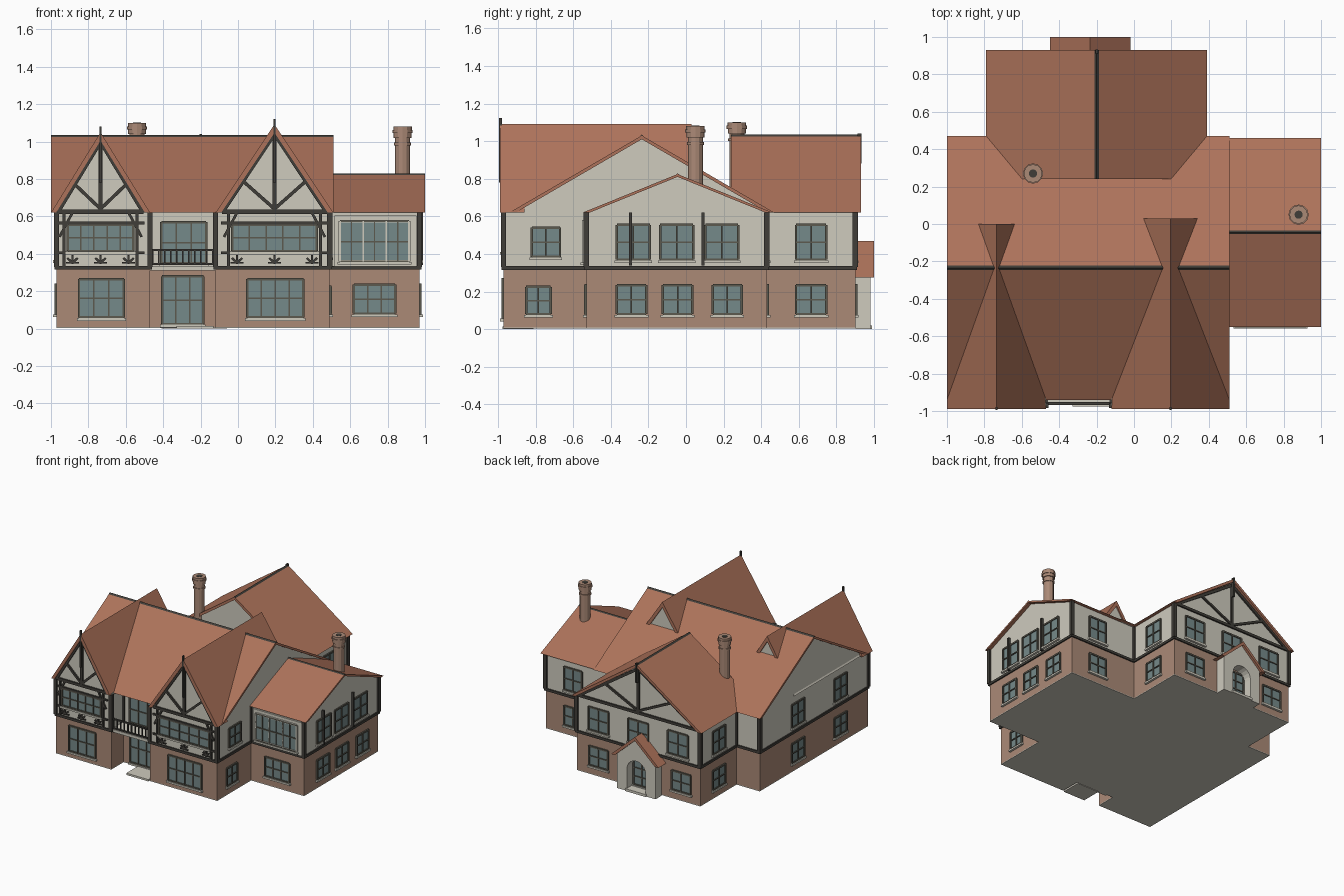
import bpy, bmesh, math
from mathutils import Vector

if "Cube" in bpy.data.objects:
    bpy.data.objects.remove(bpy.data.objects["Cube"], do_unlink=True)


def material(name, *rgb):
    mat = bpy.data.materials.new(name)
    linear = [c / 12.92 if c < .04 else ((c + .055) / 1.055) ** 2.4 for c in rgb] + [1]
    mat.diffuse_color = linear
    mat.use_nodes = True
    for node in mat.node_tree.nodes:
        if node.type == 'BSDF_PRINCIPLED':
            node.inputs["Base Color"].default_value = linear
    return mat


ROOF = material("roof tile", .68, .45, .355)
BRICK = material("brick", .67, .54, .465)
CREAM = material("cream plaster", .81, .795, .745)
TIMBER = material("dark timber", .25, .24, .22)
FRAME = material("window frame", .36, .35, .31)
GLASS = material("glass", .46, .54, .54)


# A piece is (material, outline points, extrusion vector)
def make(name, pieces):
    bm = bmesh.new()
    mats = []
    for mat, pts, vec in pieces:
        if mat not in mats:
            mats.append(mat)
        low = [bm.verts.new(p) for p in pts]
        top = [bm.verts.new(Vector(p) + Vector(vec)) for p in pts]
        faces = [bm.faces.new(low), bm.faces.new(top)]
        for i in range(len(pts)):
            faces.append(bm.faces.new((low[i - 1], low[i], top[i], top[i - 1])))
        for f in faces:
            f.material_index = mats.index(mat)
    bmesh.ops.recalc_face_normals(bm, faces=bm.faces)
    mesh = bpy.data.meshes.new(name)
    bm.to_mesh(mesh)
    bm.free()
    for mat in mats:
        mesh.materials.append(mat)
    obj = bpy.data.objects.new(name, mesh)
    bpy.context.collection.objects.link(obj)
    return obj


# A wall is (axis of its normal, position, outward sign); u runs along it, d out of it
def at(wall, u, z, d=0):
    axis, pos, sign = wall
    return Vector((u, pos + sign * d, z) if axis == 'y' else (pos + sign * d, u, z))


def shape(wall, mat, outline, d0, d1):
    return mat, [at(wall, u, z, d0) for u, z in outline], at(wall, 0, 0, d1) - at(wall, 0, 0, d0)


def panel(wall, mat, u0, u1, z0, z1, d1, d0=0):
    return shape(wall, mat, [(u0, z0), (u1, z0), (u1, z1), (u0, z1)], d0, d1)


def bar(wall, p, q, width, mat=TIMBER, depth=.012):
    p, q = Vector(p), Vector(q)
    side = (q - p).orthogonal().normalized() * width / 2
    return shape(wall, mat, [p - side, q - side, q + side, p + side], -.002, depth)


def floor(mat, outline, z0, z1):
    return mat, [(x, y, z0) for x, y in outline], (0, 0, z1 - z0)


def window(wall, u, width, z0, z1, cols, rows, frame=FRAME):
    a, b = u - width / 2, u + width / 2
    out = [panel(wall, GLASS, a, b, z0, z1, .004),
           panel(wall, CREAM, a - .012, b + .012, z0 - .018, z0 - .004, .018)]
    for i in range(cols + 1):
        x = a + width * i / cols
        out.append(bar(wall, (x, z0), (x, z1), .008 if 0 < i < cols else .013, frame))
    for i in range(rows + 1):
        z = z0 + (z1 - z0) * i / rows
        out.append(bar(wall, (a, z), (b, z), .008 if 0 < i < rows else .013, frame, .011))
    return out


# Storeys share one footprint, with a recess at the front
plan = [(-.97, -.97), (-.47, -.97), (-.47, -.81), (-.12, -.81), (-.12, -.97),
        (.49, -.97), (.49, -.53), (.97, -.53), (.97, .43), (.36, .43),
        (.36, .9), (-.76, .9), (-.76, .43), (-.97, .43)]


def grow(poly, d):
    out = []
    for i, point in enumerate(poly):
        p, a, b = Vector(point), Vector(poly[i - 1]), Vector(poly[(i + 1) % len(poly)])
        for e in ((p - a).normalized(), (b - p).normalized()):
            p = p + Vector((e.y, -e.x)) * d
        out.append(p)
    return out


make("foundation", [floor(CREAM, plan, .004, .01)])
make("lower_storey", [floor(BRICK, plan, .01, .32)])
make("upper_storey", [floor(CREAM, plan, .32, .625)])
make("belt_beam", [floor(TIMBER, grow(plan, .01), .315, .335)])
make("corner_posts", [floor(TIMBER, [(x + i * .014, y + j * .014) for i, j in
     ((-1, -1), (1, -1), (1, 1), (-1, 1))], .33, .62) for x, y in plan])


# Pitched roofs: ridge runs along the axis, from start to end
def pitched(name, axis, c, half, z0, z1, start, end, t, body=None):
    wall = (axis, 0, 1)
    run = t * half / (z1 - z0)
    outline = [(c - half, z0), (c, z1), (c + half, z0),
               (c + half - run, z0), (c, z1 - t), (c - half + run, z0)]
    make(name + "_roof", [shape(wall, ROOF, outline, start, end)])
    if body:
        r = half - run * .9
        make(name + "_gable", [shape(wall, CREAM, [(c - r, z0), (c, z1 - t * .9), (c + r, z0)], *body)])
        cap = [(c - .012, z1 - .006), (c, z1 + .005), (c + .012, z1 - .006)]
        make(name + "_ridge_cap", [shape(wall, TIMBER, cap, start, end)])


EAVE = .62
pitched("main", 'x', -.235, .705, EAVE, 1.03, -1, .51, .02, (-.97, .49))
pitched("side_wing", 'x', -.045, .505, EAVE, .825, .485, 1, .015, (.48, .97))
pitched("back_wing", 'y', -.2, .59, EAVE, 1.03, .24, .93, .025, (.25, .9))
pitched("porch", 'y', -.235, .215, .275, .47, .89, 1, .03)

front, back = ('y', -.97, -1), ('y', .9, 1)


# Small leaf-shaped ornament below the front windows
def leaf(wall, u, z):
    out = [bar(wall, (u, z - .015), (u, z + .035), .012),
           bar(wall, (u - .035, z - .008), (u + .035, z - .008), .008)]
    for s in (-1, 1):
        out.append(bar(wall, (u, z - .008), (u + s * .028, z + .018), .012))
    return out


def gable_frame(wall, c, half, z1, reach, lift):
    out = [bar(wall, (c, EAVE), (c, z1), .022),
           bar(wall, (c - half, EAVE + .005), (c + half, EAVE + .005), .022)]
    for s in (-1, 1):
        foot = (c + s * half, EAVE)
        tip = Vector(foot).lerp(Vector((c, z1)), lift)
        out += [bar(wall, foot, (c, z1), .022), bar(wall, (c, EAVE + .02), tip, .018)]
    return out


# Front gables with timber framing, trimmed behind the eaves
for name, c, half, z1, end in (("left_front", -.735, .265, 1.05, 0),
                               ("right_front", .195, .315, 1.092, .03)):
    slope = (z1 - EAVE) / half
    pitched(name + "_eave", 'y', c, half, EAVE, z1, -.99, -.86, .045)
    pitched(name, 'y', c, half - .03, EAVE + .03 * slope, z1, -.99, end, .045)
    r = half - .036 / slope
    make(name + "_gable_wall", [shape(('y', 0, 1), CREAM,
         [(c - r, EAVE), (c, z1 - .036), (c + r, EAVE)], -.97, end - .01)])
    frame = gable_frame(front, c, half - .035, z1 - .05, 0, .4)
    w = half - .085
    for z in (.405, .565):
        frame.append(bar(front, (c - half + .03, z), (c + half - .03, z), .014))
    for s in (-1, 1):
        frame.append(bar(front, (c + s * (w + .015), .33), (c + s * (w + .015), EAVE), .016))
        frame.append(bar(front, (c + s * (w + .04), .49), (c + s * (w - .03), EAVE), .014))
    for u in (c - w + .03, c, c + w - .03):
        frame += leaf(front, u, .36)
    make(name + "_timber_frame", frame)
    make(name + "_finial", [panel(front, TIMBER, c - .006, c + .006, .78, z1 + .03, .024, .008)])
    make(name + "_upper_window", window(front, c, w * 2 - .01, .415, .555, 5, 2))

make("back_timber_frame", gable_frame(back, -.2, .545, .985, 0, .45))
make("back_finial", [panel(back, TIMBER, -.207, -.193, .88, 1.04, .034, .012)])

# Windows: wall, then (centre, width, bottom, top, columns, rows)
low, high = (.08, .235), (.37, .555)
recess, wing_side, main_side = ('y', -.81, -1), ('x', .97, 1), ('x', .49, 1)
groups = {
    "front": (front, [(-.73, .24, .06, .265, 3, 2), (.2, .3, .06, .265, 4, 2)]),
    "recess": (recess, [(-.295, .22, .025, .28, 3, 2), (-.29, .24, .35, .57, 3, 2)]),
    "wing_front": (('y', -.53, -1), [(.73, .22, .08, .235, 3, 2)]),
    "main_right": (main_side, [(-.745, .15, .385, .54, 2, 2), (-.785, .13, .08, .225, 2, 2)]),
    "wing_right": (wing_side, [(u, .155, *low, 2, 2) for u in (-.29, -.045, .22)]
                   + [(u, .175, *high, 2, 2) for u in (-.28, -.05, .19)]),
    "wing_back": (('y', .43, 1), [(.72, .16, *z, 2, 2) for z in (low, high)]),
    "back_right": (('x', .36, 1), [(.665, .16, *z, 2, 2) for z in (low, high)]),
    "back_left": (('x', -.76, -1), [(.665, .16, *z, 2, 2) for z in (low, high)]),
    "main_left": (('x', -.97, -1), [(u, .16, *z, 2, 2) for u in (-.61, -.06) for z in (low, high)]),
    "back": (back, [(u, .17, *low, 2, 2) for u in (.16, -.59)]
             + [(u, .18, *high, 2, 2) for u in (.16, -.2, -.56)]),
}
for name, (wall, rows) in groups.items():
    for i, row in enumerate(rows):
        make(f"{name}_window_{i + 1}", window(wall, *row))

# Wide pale bay window on the side wing
bay = ('y', -.53, -1)
make("bay_surround", [panel(bay, CREAM, .515, .955, .335, .605, .012)])
make("bay_window", window(('y', -.542, -1), .73, .37, .36, .575, 3, 1, CREAM)
     + [bar(('y', -.542, -1), (.545, z), (.915, z), .008, FRAME) for z in (.36, .465, .575)]
     + [bar(('y', -.542, -1), (.545 + i * .0617, .36), (.545 + i * .0617, .575), .007, FRAME)
        for i in range(7)])
make("wing_drainpipes", [bar(wing_side, (u, .34), (u, EAVE), .015, depth=.02) for u in (-.295, .09)])

# Balcony and doorstep in the recess
make("balcony_floor", [panel(recess, CREAM, -.47, -.12, .312, .335, .155)])
rail = ('y', -.955, -1)
make("balcony_railing", [bar(rail, (-.47, z), (-.12, z), .01) for z in (.345, .42)]
     + [bar(rail, (-.455 + i * .032, .34), (-.455 + i * .032, .42), .007, depth=.008) for i in range(11)])
make("front_doorstep", [panel(recess, CREAM, -.33, -.13, 0, .015, .165)])

# Porch with an arched opening
arch = [(-.235 + .085 * math.cos(math.pi * i / 10), .18 + .085 * math.sin(math.pi * i / 10))
        for i in range(11)]
make("porch_wall", [shape(back, CREAM, [(-.15, 0), *arch, (-.32, 0), (-.41, 0), (-.41, .29),
     (-.235, .45), (-.06, .29), (-.06, 0)], 0, .08)])
make("porch_step", [panel(back, CREAM, -.33, -.14, 0, .02, .09)])
make("porch_door", window(back, -.235, .15, .03, .24, 2, 3))


# Round chimneys turned from a stepped profile
def chimney(name, x, y, base, top):
    steps = [(.04, base, top - .1), (.046, top - .1, top - .085), (.04, top - .085, top - .06),
             (.048, top - .06, top - .035), (.054, top - .035, top - .018), (.049, top - .018, top)]
    pieces = []
    for i, (r, z0, z1) in enumerate(steps + [(.022, top - .01, top + .002)]):
        ring = [(x + r * math.cos(math.tau * k / 12), y + r * math.sin(math.tau * k / 12)) for k in range(12)]
        pieces.append(floor(TIMBER if i == len(steps) else BRICK, ring, z0, z1))
    make(name, pieces)


chimney("wing_chimney", .88, .05, .7, 1.08)
chimney("back_chimney", -.54, .27, .65, 1.1)
